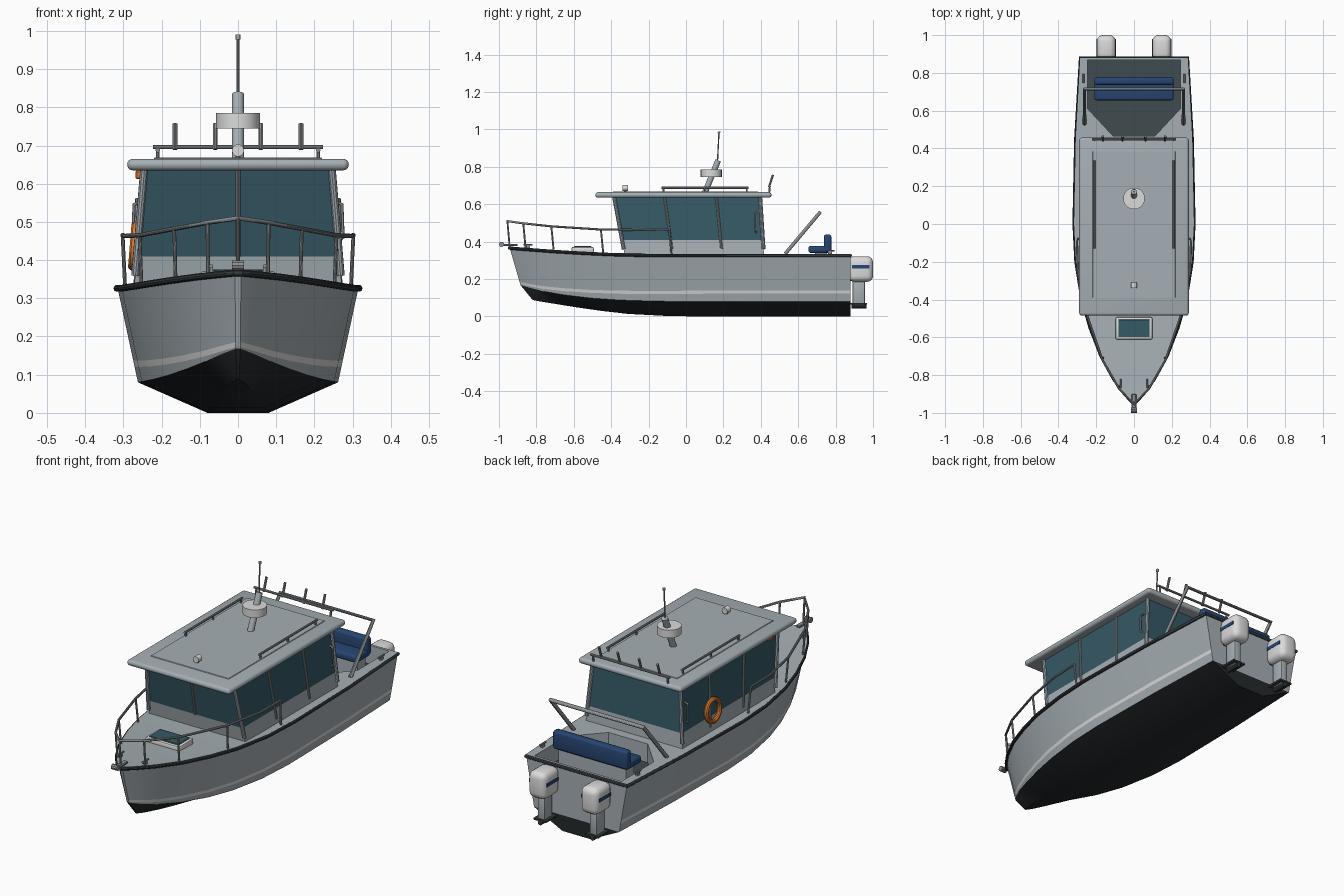
import bpy, bmesh
from mathutils import Vector

cube = bpy.data.objects.get("Cube")
if cube:
    bpy.data.objects.remove(cube, do_unlink=True)


def material(name, r, g, b):
    m = bpy.data.materials.new(name)
    m.use_nodes = True
    m.diffuse_color = (r, g, b, 1)
    m.node_tree.nodes["Principled BSDF"].inputs["Base Color"].default_value = (r, g, b, 1)
    return m


GREY = material("hull grey", .38, .43, .46)
WHITE = material("off white", .7, .71, .7)
BLACK = material("bottom black", .018, .022, .024)
GLASS = material("tinted glass", .035, .1, .13)
FLOOR = material("cockpit floor", .05, .07, .078)
BLUE = material("seat blue", .02, .06, .17)
METAL = material("rail metal", .27, .29, .3)
ORANGE = material("safety orange", .75, .2, .03)
TRIM = material("rubber trim", .035, .045, .048)


def finish(ob, *mats, smooth=True):
    for m in mats:
        ob.data.materials.append(m)
    bpy.ops.object.select_all(action="DESELECT")
    ob.select_set(True)
    bpy.context.view_layer.objects.active = ob
    if smooth:
        bpy.ops.object.shade_smooth_by_angle()
    return ob


def from_bmesh(name, bm, *mats, smooth=True):
    bmesh.ops.recalc_face_normals(bm, faces=bm.faces)
    me = bpy.data.meshes.new(name)
    bm.to_mesh(me)
    bm.free()
    ob = bpy.data.objects.new(name, me)
    bpy.context.collection.objects.link(ob)
    return finish(ob, *mats, smooth=smooth)


def box(name, lo, hi, mat, bevel=0, segments=3):
    """Box between two corners, optionally rounded."""
    lo, hi = Vector(lo), Vector(hi)
    bm = bmesh.new()
    bmesh.ops.create_cube(bm, size=1)
    for v in bm.verts:
        v.co = (lo + hi) / 2 + v.co * (hi - lo)
    if bevel:
        bmesh.ops.bevel(bm, geom=bm.edges[:], offset=bevel, segments=segments,
                        profile=.5, affect="EDGES")
    return from_bmesh(name, bm, mat)


def tube(name, points, radius, mat, cyclic=False, resolution=3):
    """Round bar along a path."""
    cu = bpy.data.curves.new(name, "CURVE")
    cu.dimensions = "3D"
    cu.bevel_depth = radius
    cu.bevel_resolution = resolution
    cu.use_fill_caps = True
    sp = cu.splines.new("POLY")
    sp.points.add(len(points) - 1)
    for p, co in zip(sp.points, points):
        p.co = (*co, 1)
    sp.use_cyclic_u = cyclic
    ob = bpy.data.objects.new(name, cu)
    bpy.context.collection.objects.link(ob)
    bpy.ops.object.select_all(action="DESELECT")
    ob.select_set(True)
    bpy.context.view_layer.objects.active = ob
    bpy.ops.object.convert(target="MESH")
    return finish(bpy.context.view_layer.objects.active, mat)


# Hull stations: y, sheer width, sheer z, chine width, chine z, keel z, pad width
STERN, BOW = .88, -.945
STATIONS = [
    (.88, .285, .335, .24, .08, 0, .08), (.45, .308, .335, .256, .08, 0, .08),
    (0, .317, .335, .262, .08, 0, .08), (-.2, .307, .335, .252, .082, .004, .08),
    (-.4, .275, .34, .222, .088, .014, .07), (-.55, .232, .347, .185, .098, .03, .06),
    (-.7, .174, .356, .135, .115, .05, .045), (-.82, .108, .365, .085, .135, .068, .03),
    (-.9, .05, .371, .04, .155, .08, .015), (BOW, .008, .375, .006, .168, .088, .003)]


def station_ring(y, sw, sz, cw, cz, kz, pw):
    u = (STERN - y) / (STERN - BOW)
    chine = Vector((cw, STERN - u * 1.765, cz))
    sheer = Vector((sw, y, sz))
    low = .17 - .15 * u ** 4
    half = [Vector((pw, STERN - u * 1.7, kz)), chine,
            chine.lerp(sheer, low), chine.lerp(sheer, low + .065), sheer]
    return half + [Vector((-p.x, p.y, p.z)) for p in reversed(half)]


bm = bmesh.new()
rings = [[bm.verts.new(p) for p in station_ring(*s)] for s in STATIONS]
BANDS = [2, 0, 1, 0, 0, 0, 1, 0, 2, 2]
for a, b in zip(rings, rings[1:]):
    for j, band in enumerate(BANDS):
        k = (j + 1) % len(BANDS)
        bm.faces.new((a[j], a[k], b[k], b[j])).material_index = band
for ring in (rings[0], rings[-1]):
    bm.faces.new(ring[1:-1])
    bm.faces.new((ring[0], ring[1], ring[-2], ring[-1])).material_index = 2
hull = from_bmesh("hull", bm, GREY, WHITE, BLACK, FLOOR)

# Cockpit recess
bm = bmesh.new()
outline = [(-.245, .868), (-.245, .61), (-.11, .465), (.11, .465), (.245, .61), (.245, .868)]
bottom = bm.faces.new([bm.verts.new((x, y, .24)) for x, y in outline])
top = bmesh.ops.extrude_face_region(bm, geom=[bottom])["geom"]
bmesh.ops.translate(bm, vec=(0, 0, .2), verts=[g for g in top if isinstance(g, bmesh.types.BMVert)])
for f in bm.faces:
    if f.calc_center_median().z < .25:
        f.material_index = 3
cutter = from_bmesh("cockpit_cutter", bm, GREY, WHITE, BLACK, FLOOR, smooth=False)
cutter.hide_render = True
cut = hull.modifiers.new("cockpit", "BOOLEAN")
cut.operation, cut.solver, cut.object = "DIFFERENCE", "EXACT", cutter
bpy.context.view_layer.objects.active = hull
bpy.ops.object.modifier_apply(modifier=cut.name)
bpy.data.objects.remove(cutter, do_unlink=True)

# Rubbing strake around the deck edge
edge = [(s[1], s[0], s[2] - .009) for s in STATIONS]
tube("rub_rail", edge + [(-x, y, z) for x, y, z in reversed(edge)], .009, TRIM, cyclic=True)

# Cabin: tapered body, glazed above the sill
def cabin_corners(z):
    t = (z - .33) / .31
    x, front, back = .272 - .026 * t, -.328 - .057 * t, .417 - .02 * t
    return [Vector((i, j, z)) for i, j in ((-x, front), (x, front), (x, back), (-x, back))]


bm = bmesh.new()
levels = [[bm.verts.new(p) for p in cabin_corners(z)] for z in (.33, .41, .64)]
for i in (0, 1):
    for j in range(4):
        k = (j + 1) % 4
        bm.faces.new((levels[i][j], levels[i][k], levels[i + 1][k], levels[i + 1][j])).material_index = i
bm.faces.new(levels[0])
bm.faces.new(levels[2])
from_bmesh("cabin", bm, GREY, GLASS, smooth=False)

# Window pillars at the corners, along the sides and on the centre line
sill, head = cabin_corners(.36), cabin_corners(.64)
for i in range(4):
    tube("corner_pillar", [sill[i], head[i]], .01, GREY)
for a, b in ((0, 3), (1, 2)):
    for f in (.345, .7):
        tube("side_pillar", [sill[a].lerp(sill[b], f), head[a].lerp(head[b], f)], .007, METAL)
tube("windscreen_mullion", [cabin_corners(.41)[0].lerp(cabin_corners(.41)[1], .5),
                            head[0].lerp(head[1], .5)], .006, METAL)

# Roof and its fittings
box("roof", (-.29, -.485, .635), (.29, .457, .665), GREY, .0145, 4)
box("roof_panel", (-.22, -.39, .66), (.22, .385, .668), GREY, .002, 1)
for s in (-1, 1):
    tube("roof_rail", [(s * .21, -.13, .688), (s * .21, .335, .688)], .006, METAL)
    for y in (-.12, .1, .325):
        tube("roof_rail_foot", [(s * .21, y, .66), (s * .21, y, .688)], .005, METAL)
    for x in (.06, .165):
        tube("rod_holder", [(s * x, .443, .69), (s * x, .465, .757)], .006, METAL)
    tube("rod_bar_foot", [(s * .21, .445, .66), (s * .21, .448, .695)], .005, METAL)
    tube("grab_handle", [(s * .262, .375, .45), (s * .275, .375, .46),
                         (s * .272, .375, .545), (s * .254, .375, .555)], .005, METAL)
tube("rod_bar", [(-.223, .448, .696), (.223, .448, .696)], .006, METAL)
tube("searchlight", [(0, -.34, .687), (0, -.31, .687)], .016, WHITE, resolution=5)
tube("searchlight_foot", [(0, -.325, .66), (0, -.325, .68)], .007, METAL)
tube("mast", [(0, .1, .66), (0, .172, .835)], .016, GREY, resolution=5)
tube("radar", [(0, .135, .745), (0, .135, .785)], .057, WHITE, resolution=8)
tube("antenna", [(0, .168, .82), (0, .176, .98)], .0035, METAL)
tube("antenna_tip", [(0, .176, .978), (0, .177, .99)], .007, WHITE)

# Bow rail with stanchions following the deck edge
posts = [(.302, -.09, .465, .335), (.258, -.455, .465, .342), (.167, -.72, .482, .357),
         (.08, -.87, .498, .368), (0, -.955, .51, .375)]
side = [(x, y, z) for x, y, z, deck in posts]
side.insert(1, (.297, -.25, .463))
tube("bow_rail", side + [(-x, y, z) for x, y, z in reversed(side[:-1])], .006, METAL)
for x, y, z, deck in posts:
    for s in ((-1, 1) if x else (1,)):
        tube("stanchion", [(s * x, y, z), (s * x * .98, y + .012, deck)], .005, METAL)

# Foredeck fittings
box("hatch_frame", (-.097, -.612, .34), (.097, -.493, .372), WHITE, .008, 2)
box("hatch_glass", (-.083, -.599, .368), (.083, -.506, .376), GLASS, .002, 1)
box("anchor_roller", (-.012, -.99, .376), (.012, -.9, .388), METAL, .003, 1)
tube("roller_wheel", [(-.016, -.986, .386), (.016, -.986, .386)], .014, METAL)
for s in (-1, 1):
    for x, y, z in ((.07, -.845, .366), (.268, .77, .334)):
        box("cleat_foot", (s * x - .005, y - .01, z), (s * x + .005, y + .01, z + .015), METAL)
        tube("cleat", [(s * x, y - .024, z + .018), (s * x, y + .024, z + .018)], .005, METAL)

# Cockpit arch and bench
arch = [(.262, .53, .335), (.262, .715, .555)]
tube("stern_arch", arch + [(-x, y, z) for x, y, z in reversed(arch)], .01, METAL)
box("bench_seat", (-.21, .655, .34), (.21, .77, .378), BLUE, .012)
box("bench_back", (-.21, .737, .345), (.21, .777, .438), BLUE, .012)
box("bench_base", (-.19, .69, .23), (.19, .755, .345), GREY)

# Lifebuoy and side lamp
bpy.ops.mesh.primitive_torus_add(major_radius=.053, minor_radius=.012, major_segments=32,
                                 minor_segments=10, location=(-.272, .17, .437),
                                 rotation=(0, 1.65, 0))
bpy.context.object.name = "lifebuoy"
finish(bpy.context.object, ORANGE)
box("side_lamp", (-.268, -.32, .612), (-.245, -.285, .634), ORANGE, .003, 1)

# Twin outboard engines
for s in (-1, 1):
    x = s * .147
    box("engine_cowl", (x - .05, .868, .185), (x + .05, 1, .322), WHITE, .032, 4)
    for t in (-1, 1):
        box("cowl_stripe", (x + t * .0485 - .003, .888, .256), (x + t * .0485 + .003, .98, .274), BLUE)
    box("engine_leg", (x - .02, .89, .06), (x + .02, .958, .2), GREY, .008, 2)
    box("engine_bracket", (x - .03, .87, .19), (x + .03, .9, .25), TRIM)
    box("cavitation_plate", (x - .035, .87, .064), (x + .035, .968, .073), TRIM)
    tube("gearcase", [(x, .885, .055), (x, .965, .055)], .012, TRIM)
